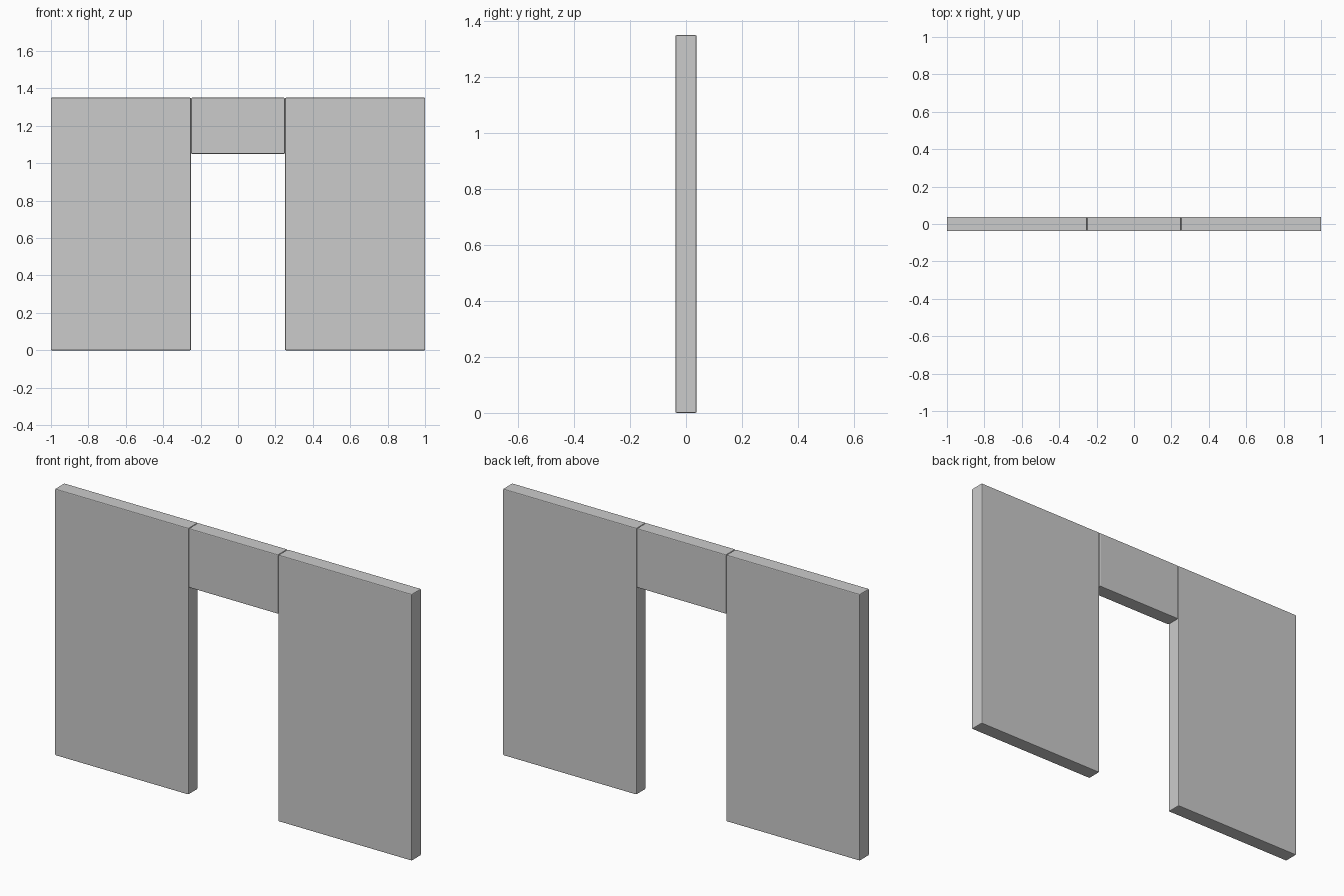
import bpy

if "Cube" in bpy.data.objects:
    bpy.data.objects.remove(bpy.data.objects["Cube"])

THICK = 0.075
HEIGHT = 1.35


def slab(name, x0, x1, z0, z1):
    """Box panel with a fine softened edge."""
    bpy.ops.mesh.primitive_cube_add(size=1, location=((x0 + x1) / 2, 0, (z0 + z1) / 2))
    ob = bpy.context.object
    ob.name = name
    ob.scale = (x1 - x0, THICK, z1 - z0)
    bpy.ops.object.transform_apply(location=False, rotation=False, scale=True)
    bev = ob.modifiers.new("edge_softening", 'BEVEL')
    bev.width = 0.004
    bev.segments = 2
    return ob


# Wall panels either side of the doorway
slab("left_wall_panel", -1.0, -0.252, 0, HEIGHT)
slab("right_wall_panel", 0.252, 1.0, 0, HEIGHT)

# Lintel over the doorway
slab("door_lintel", -0.25, 0.25, 1.05, HEIGHT)
